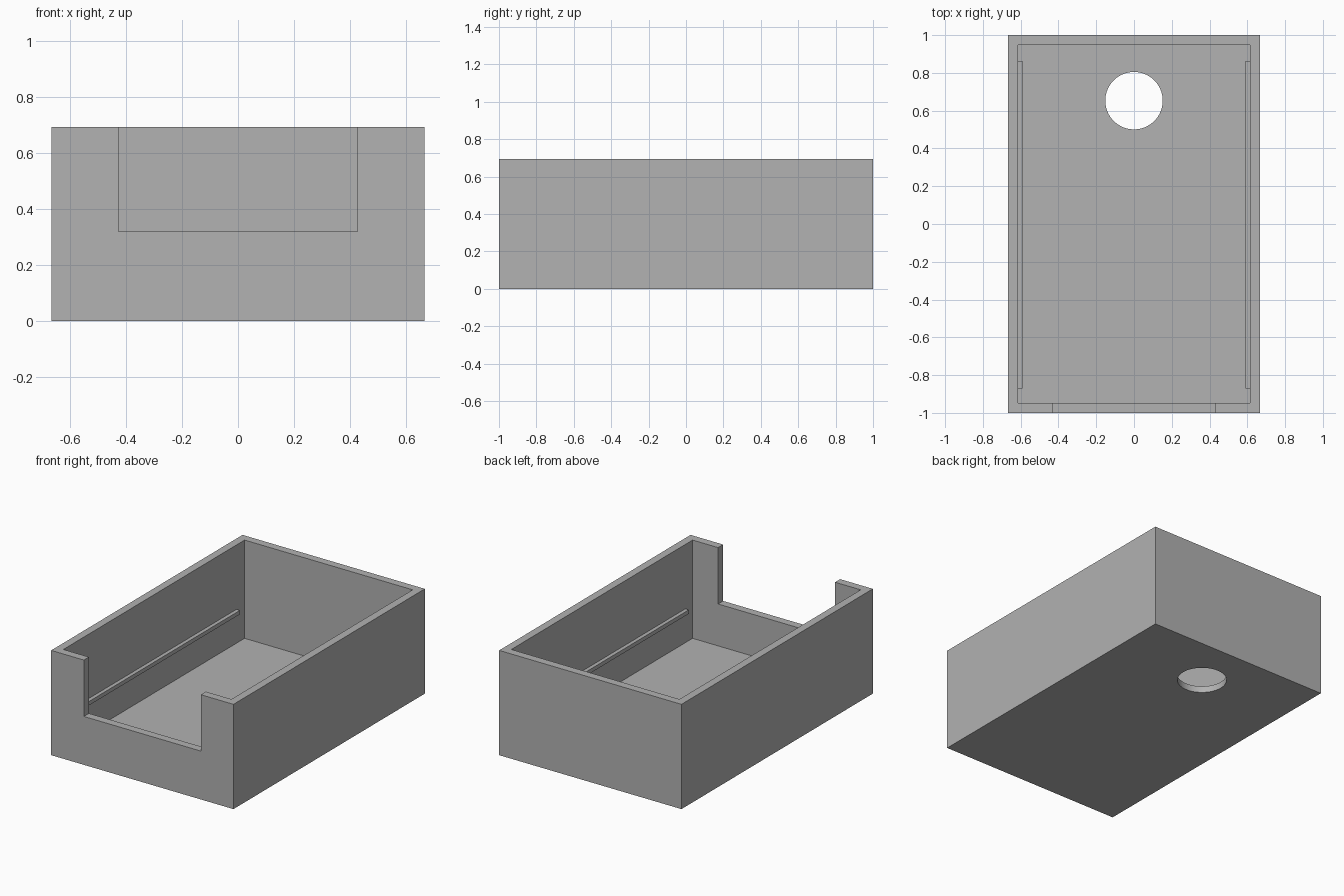
import bpy
from math import radians

if "Cube" in bpy.data.objects:
    bpy.data.objects.remove(bpy.data.objects["Cube"], do_unlink=True)

HALF_W, HALF_L, HEIGHT = 0.667, 1.0, 0.693
INNER_W, INNER_L, FLOOR = 0.615, 0.947, 0.043

grey = bpy.data.materials.new("plain grey")
grey.use_nodes = True
colour = (0.445, 0.445, 0.445, 1)
grey.diffuse_color = colour
grey.node_tree.nodes["Principled BSDF"].inputs["Base Color"].default_value = colour


def box(name, low, high):
    """Box between two opposite corners."""
    centre = [(a + b) / 2 for a, b in zip(low, high)]
    bpy.ops.mesh.primitive_cube_add(size=1, location=centre)
    ob = bpy.context.object
    ob.name = name
    ob.scale = [b - a for a, b in zip(low, high)]
    bpy.ops.object.transform_apply(location=True, rotation=False, scale=True)
    ob.data.materials.append(grey)
    return ob


def cut(target, cutter):
    """Subtract the cutter for good, then discard it."""
    mod = target.modifiers.new("cut", "BOOLEAN")
    mod.operation, mod.solver, mod.object = "DIFFERENCE", "EXACT", cutter
    bpy.context.view_layer.objects.active = target
    bpy.ops.object.modifier_apply(modifier=mod.name)
    bpy.data.objects.remove(cutter, do_unlink=True)


# Open tray with thin walls
tray = box("tray", (-HALF_W, -HALF_L, 0), (HALF_W, HALF_L, HEIGHT))
cut(tray, box("cavity_cutter", (-INNER_W, -INNER_L, FLOOR), (INNER_W, INNER_L, 1)))

# Wide notch in the front wall
cut(tray, box("notch_cutter", (-0.428, -1.2, 0.32), (0.428, -0.8, 1)))

# Round hole through the floor near the back
bpy.ops.mesh.primitive_cylinder_add(vertices=64, radius=0.152, depth=0.3,
                                    location=(0, 0.653, 0))
hole = bpy.context.object
hole.data.materials.append(grey)
cut(tray, hole)

bpy.ops.object.select_all(action="DESELECT")
tray.select_set(True)
bpy.context.view_layer.objects.active = tray
bpy.ops.object.shade_smooth_by_angle(angle=radians(30))

# Slim support rail along each side wall
for name, side in (("left_rail", 1), ("right_rail", -1)):
    xs = sorted((side * 0.59, side * (INNER_W + 0.01)))
    box(name, (xs[0], -0.872, 0.241), (xs[1], 0.863, 0.267))
